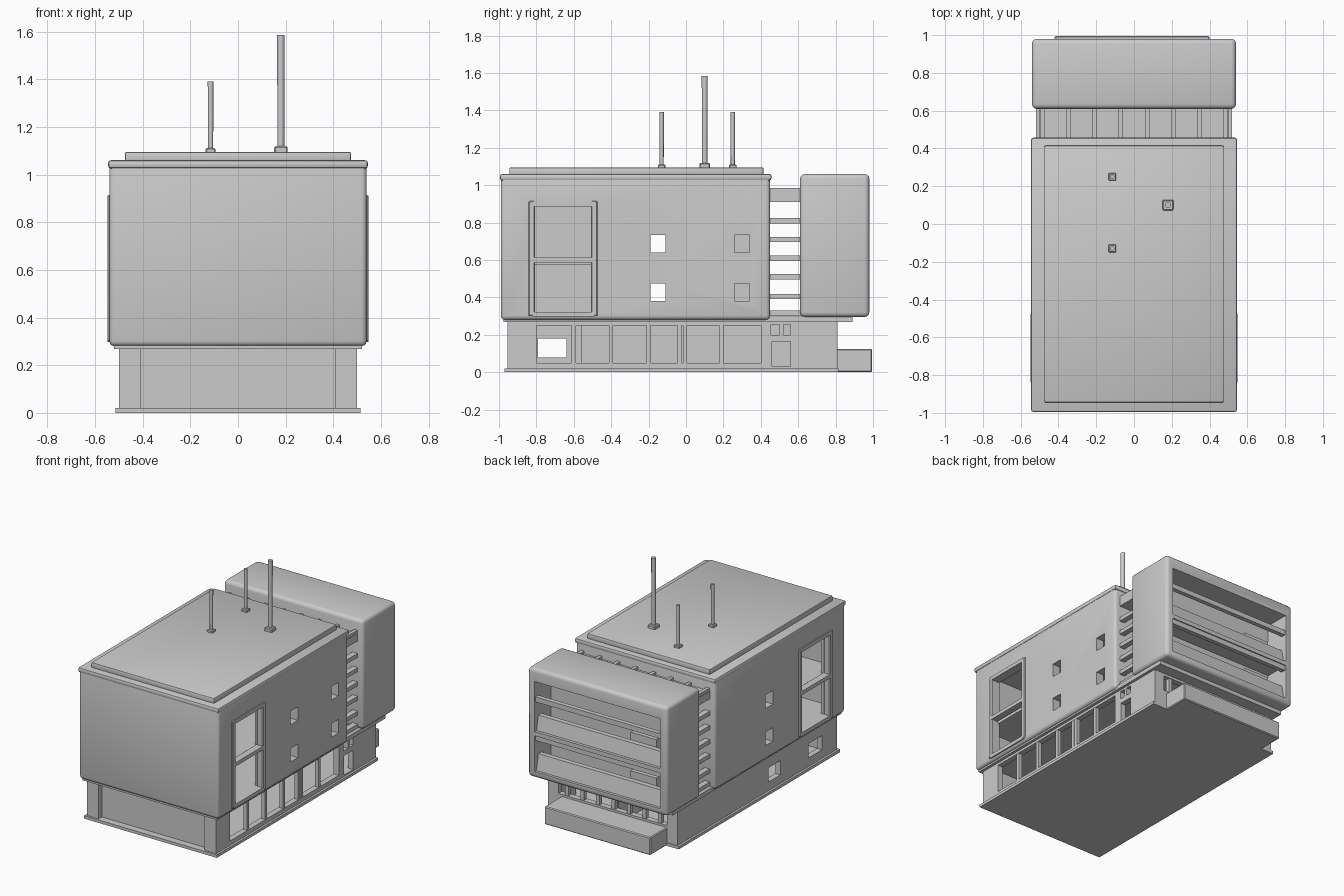
import bpy, bmesh, math
from mathutils import Matrix

if "Cube" in bpy.data.objects:
    bpy.data.objects.remove(bpy.data.objects["Cube"])


def box(name, x, y, z, bevel=0.0, seg=3):
    """Box from (min, max) ranges, optionally with rounded edges."""
    bm = bmesh.new()
    bmesh.ops.create_cube(bm, size=1)
    for v in bm.verts:
        v.co = [(r[0] + r[1]) / 2 + c * (r[1] - r[0]) for r, c in zip((x, y, z), v.co)]
    if bevel:
        bmesh.ops.bevel(bm, geom=bm.edges[:], offset=bevel, segments=seg,
                        profile=0.5, affect='EDGES')
    return finish(name, bm)


def finish(name, bm):
    me = bpy.data.meshes.new(name)
    bm.to_mesh(me)
    bm.free()
    ob = bpy.data.objects.new(name, me)
    bpy.context.collection.objects.link(ob)
    return ob


def cut(ob, holes):
    """Subtract a list of (x, y, z) range boxes and bake the result."""
    cutters = []
    for h in holes:
        c = box("cutter", *h)
        c.hide_render = True
        m = ob.modifiers.new("cut", 'BOOLEAN')
        m.operation, m.solver, m.object = 'DIFFERENCE', 'EXACT', c
        cutters.append(c)
    dg = bpy.context.evaluated_depsgraph_get()
    dg.update()
    me = bpy.data.meshes.new_from_object(ob.evaluated_get(dg))
    ob.modifiers.clear()
    ob.data = me
    for c in cutters:
        bpy.data.objects.remove(c)


def smooth(ob):
    bpy.ops.object.select_all(action='DESELECT')
    ob.select_set(True)
    bpy.context.view_layer.objects.active = ob
    bpy.ops.object.shade_smooth_by_angle(angle=math.radians(35))


RIGHT, LEFT = (0.4, 0.7), (-0.7, -0.4)

# upper main block: hollow shell with side windows
main = box("main_block", (-0.54, 0.54), (-0.99, 0.45), (0.28, 1.05), 0.022)
holes = [((-0.48, 0.48), (-0.94, 0.40), (0.32, 1.0))]
for zr in ((0.38, 0.475), (0.64, 0.735)):
    holes += [(RIGHT, (-0.19, -0.11), zr), (LEFT, (-0.19, -0.11), zr),
              (RIGHT, (0.26, 0.34), zr)]
for side in (RIGHT, LEFT):
    holes.append((side, (-0.81, -0.50), (0.32, 0.89)))
cut(main, holes)
smooth(main)
box("middle_floor", (-0.49, 0.49), (-0.95, 0.41), (0.575, 0.605))
box("upper_partition", (-0.02, 0.02), (-0.95, -0.42), (0.31, 1.01))

# large window frames on both sides
for s, n in ((1, "right"), (-1, "left")):
    xr = tuple(sorted((s * 0.50, s * 0.548)))
    for y in (-0.825, -0.49):
        box(f"{n}_window_post", xr, (y - 0.018, y + 0.018), (0.30, 0.915), 0.006, 1)
    for z in (0.31, 0.60, 0.90):
        box(f"{n}_window_rail", xr, (-0.82, -0.49), (z - 0.013, z + 0.013))

# roof cap and raised roof deck
smooth(box("roof_cap", (-0.545, 0.545), (-0.995, 0.457), (1.025, 1.06), 0.012, 2))
smooth(box("roof_deck", (-0.475, 0.475), (-0.945, 0.415), (1.05, 1.095), 0.008, 2))

# antennas with square feet
for x, y, top, r in ((0.18, 0.10, 1.585, 0.016), (-0.115, 0.25, 1.39, 0.012),
                     (-0.115, -0.13, 1.39, 0.012)):
    w = r * 1.75
    box("antenna_foot", (x - w, x + w), (y - w, y + w), (1.09, 1.09 + r * 1.8), 0.005, 1)
    bm = bmesh.new()
    bmesh.ops.create_cone(bm, cap_ends=True, segments=12, radius1=r * 0.9, radius2=r,
                          depth=top - 1.09,
                          matrix=Matrix.Translation((x, y, (top + 1.09) / 2)))
    smooth(finish("antenna_mast", bm))

# rear block: open balcony face with two parapets
rear = box("rear_block", (-0.54, 0.54), (0.61, 0.98), (0.295, 1.06), 0.025)
cut(rear, [((-0.485, 0.485), (0.80, 1.1), (0.62, 0.97)),
           ((-0.485, 0.485), (0.80, 1.1), (0.34, 0.59))])
smooth(rear)
for z in (0.34, 0.61):
    par = box("balcony_parapet", (-0.49, 0.49), (0.93, 0.965), (z - 0.02, z + 0.11))
    for v in par.data.vertices:          # lean the parapet top inwards
        if v.co.z > z:
            v.co.y -= 0.025
    box("balcony_unit", (-0.40, -0.20), (0.80, 0.90), (z, z + 0.16))
    box("balcony_lintel", (-0.49, 0.49), (0.94, 0.972), (z + 0.215, z + 0.25))

# recessed link between the blocks: side ladders and roof beams
for s in (-1, 1):
    xr = tuple(sorted((s * 0.46, s * 0.50)))
    for z in (0.315, 0.405, 0.51, 0.61, 0.71, 0.81):
        box("link_slat", xr, (0.44, 0.62), (z - 0.014, z + 0.014))
box("link_roof", (-0.50, 0.50), (0.44, 0.62), (0.91, 0.965))
for i in range(8):
    x = -0.485 + i * 0.97 / 7
    box("link_roof_beam", (x - 0.012, x + 0.012), (0.44, 0.62), (0.955, 0.985))

# slab under the upper storeys
box("storey_slab", (-0.52, 0.52), (-0.975, 0.89), (0.268, 0.298))

# ground floor shell with windows and front recess
ground = box("ground_floor", (-0.50, 0.50), (-0.955, 0.81), (0.015, 0.28))
cut(ground, [((-0.46, 0.46), (-0.88, 0.77), (0.03, 0.265)),
             (RIGHT, (-0.80, 0.40), (0.05, 0.25)),
             (RIGHT, (0.46, 0.56), (0.03, 0.165)),
             (RIGHT, (0.455, 0.50), (0.20, 0.255)),
             (RIGHT, (0.52, 0.56), (0.20, 0.255)),
             (LEFT, (-0.79, -0.64), (0.08, 0.18)),
             (LEFT, (-0.33, -0.20), (0.08, 0.18)),
             ((-0.42, 0.42), (0.7, 0.9), (0.14, 0.25)),
             ((-0.41, 0.41), (-1.0, -0.92), (0.02, 0.29))])
box("ground_partition", (-0.02, 0.02), (-0.56, 0.775), (0.02, 0.27))

# ground floor mullions
for y in (-0.60, -0.40, -0.20, -0.035, -0.005, 0.19):
    box("side_mullion", (0.47, 0.498), (y - 0.011, y + 0.011), (0.04, 0.26))
for i in range(7):
    x = -0.36 + i * 0.12
    box("rear_mullion", (x - 0.013, x + 0.013), (0.775, 0.805), (0.13, 0.26))

# base plate and rear entrance step
box("base_plate", (-0.515, 0.515), (-0.97, 0.815), (0.0, 0.02))
box("rear_step", (-0.42, 0.40), (0.80, 0.995), (0.0, 0.125), 0.006, 1)
